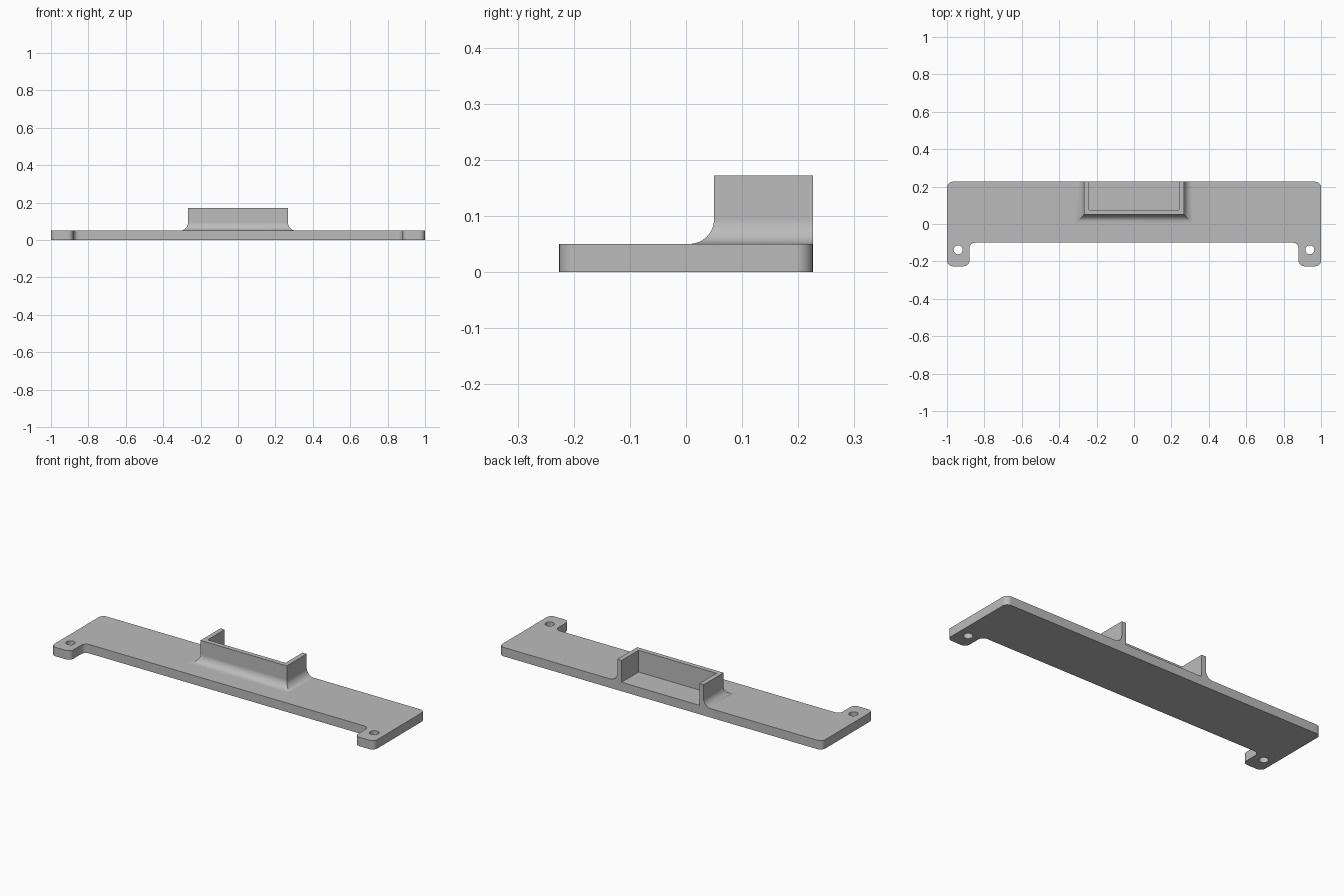
import bpy
import bmesh
import math
from mathutils import Vector

default = bpy.data.objects.get("Cube")
if default:
    bpy.data.objects.remove(default, do_unlink=True)

PLATE_TOP = 0.05
BACK = 0.226

gray = bpy.data.materials.new("light_gray")
gray.use_nodes = True
gray.diffuse_color = (0.5, 0.5, 0.5, 1)
gray.node_tree.nodes["Principled BSDF"].inputs["Base Color"].default_value = gray.diffuse_color


def finish(bm, name):
    """Turn the bmesh into a smooth shaded object with crisp edges."""
    bmesh.ops.recalc_face_normals(bm, faces=bm.faces)
    mesh = bpy.data.meshes.new(name)
    bm.to_mesh(mesh)
    bm.free()
    mesh.materials.append(gray)
    obj = bpy.data.objects.new(name, mesh)
    bpy.context.collection.objects.link(obj)
    bpy.ops.object.select_all(action="DESELECT")
    obj.select_set(True)
    bpy.context.view_layer.objects.active = obj
    bpy.ops.object.shade_smooth_by_angle(angle=math.radians(30))
    weighted = obj.modifiers.new("flat_face_normals", "WEIGHTED_NORMAL")
    weighted.keep_sharp = True
    return obj


def rounded(corners, radius, steps=8):
    """Round every right-angled corner of a closed outline."""
    points = []
    for i, corner in enumerate(corners):
        c = Vector(corner)
        a = (Vector(corners[i - 1]) - c).normalized() * radius
        b = (Vector(corners[(i + 1) % len(corners)]) - c).normalized() * radius
        for k in range(steps + 1):
            t = math.pi / 2 * k / steps
            points.append(c + a * (1 - math.sin(t)) + b * (1 - math.cos(t)))
    return points


def loop_edges(bm, points):
    verts = [bm.verts.new((p[0], p[1], 0)) for p in points]
    return [bm.edges.new((verts[i - 1], verts[i])) for i in range(len(verts))]


# Base plate with two front tabs and their screw holes
half = [(1, BACK), (1, -BACK), (0.88, -BACK), (0.88, -0.1)]
outline = half + [(-x, y) for x, y in reversed(half)]
bm = bmesh.new()
edges = loop_edges(bm, rounded(outline, 0.03))
for side in (-1, 1):
    angles = [math.tau * k / 32 for k in range(32)]
    edges += loop_edges(bm, [(side * 0.94 + 0.024 * math.cos(t),
                              -0.138 + 0.024 * math.sin(t)) for t in angles])
bmesh.ops.triangle_fill(bm, edges=edges, use_beauty=True, normal=(0, 0, 1))
result = bmesh.ops.extrude_face_region(bm, geom=bm.faces[:], use_keep_orig=True)
top = [g for g in result["geom"] if isinstance(g, bmesh.types.BMVert)]
bmesh.ops.translate(bm, verts=top, vec=(0, 0, PLATE_TOP))
bmesh.ops.dissolve_limit(bm, angle_limit=0.01, verts=bm.verts[:], edges=bm.edges[:])
finish(bm, "base_plate")

# Open-backed collar: a wall section with a concave foot, mitred round three sides
WALL, RIM, FOOT = 0.026, 0.172, 0.044
section = [(-WALL, PLATE_TOP), (-WALL, RIM), (0, RIM)]
for k in range(13):
    t = math.pi / 2 * k / 12
    section.append((FOOT * (1 - math.cos(t)), PLATE_TOP + FOOT * (1 - math.sin(t))))

bm = bmesh.new()
rows = []
for d, z in section:
    x, front = 0.267 + d, 0.05 - d
    path = [(-x, BACK), (-x, front), (x, front), (x, BACK)]
    rows.append([bm.verts.new((px, py, z)) for px, py in path])
for low, high in zip(rows, rows[1:]):
    for i in range(3):
        bm.faces.new((low[i], low[i + 1], high[i + 1], high[i]))
for end in (0, -1):
    bm.faces.new([row[end] for row in rows])
finish(bm, "raised_collar")
